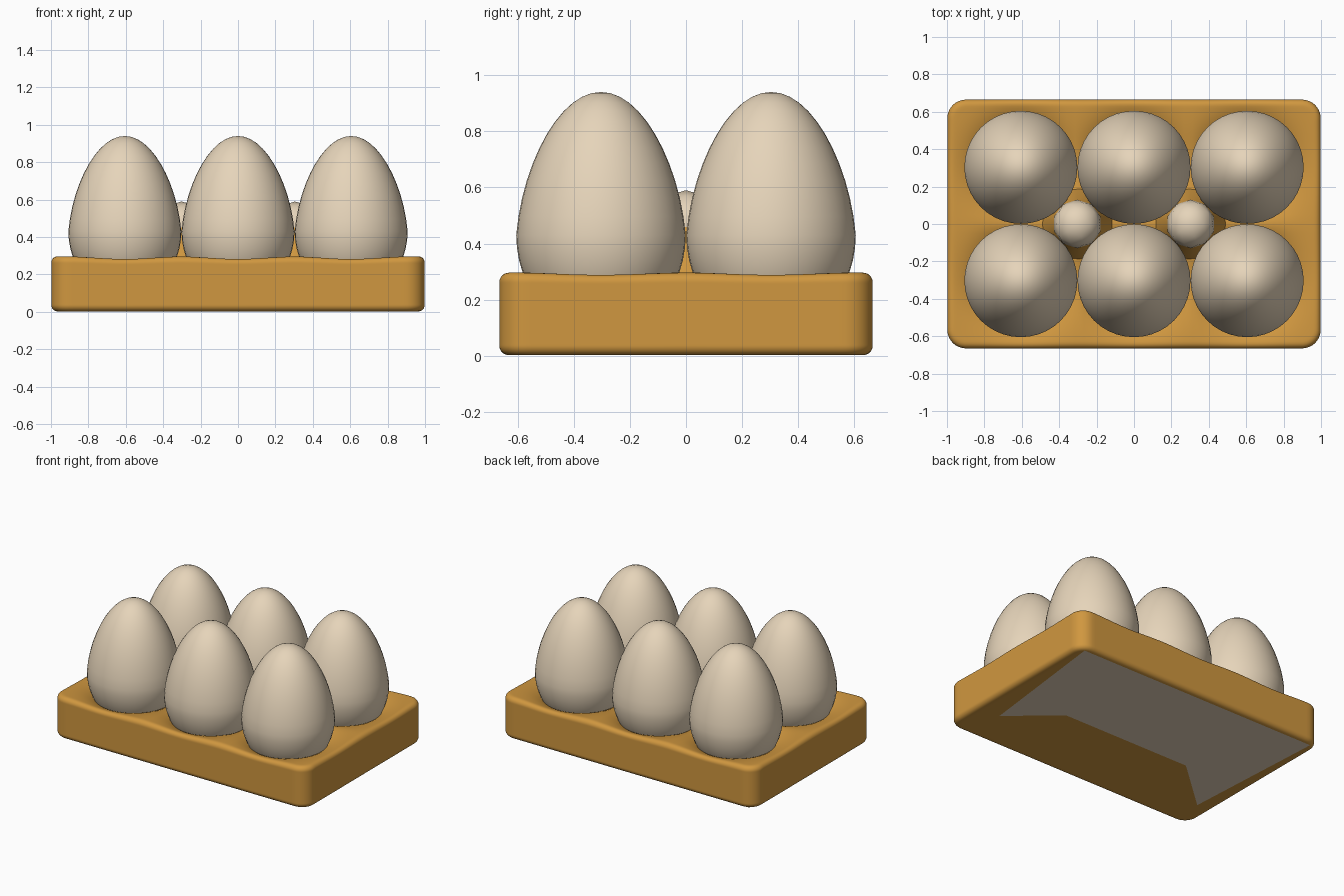
import bpy, bmesh, math
from mathutils import Vector

if "Cube" in bpy.data.objects:
    bpy.data.objects.remove(bpy.data.objects["Cube"])


def material(name, rgb):
    m = bpy.data.materials.new(name)
    m.diffuse_color = (*rgb, 1)
    m.use_nodes = True
    m.node_tree.nodes["Principled BSDF"].inputs["Base Color"].default_value = m.diffuse_color
    return m


TAN = material("tan tray", (0.63, 0.31, 0.05))
CREAM = material("cream shell", (0.79, 0.66, 0.49))
EGGS = [(x, y) for x in (-0.605, 0, 0.605) for y in (-0.303, 0.303)]


def finish(bm, name, mat, loc=(0, 0, 0), angle=50):
    bmesh.ops.recalc_face_normals(bm, faces=bm.faces)
    me = bpy.data.meshes.new(name)
    bm.to_mesh(me)
    bm.free()
    me.materials.append(mat)
    ob = bpy.data.objects.new(name, me)
    ob.location = loc
    bpy.context.collection.objects.link(ob)
    bpy.ops.object.select_all(action='DESELECT')
    ob.select_set(True)
    bpy.context.view_layer.objects.active = ob
    bpy.ops.object.shade_smooth_by_angle(angle=math.radians(angle))
    return ob


def lathe(name, mat, profile, segs, loc):
    bm = bmesh.new()
    vs = [bm.verts.new((r, 0, z)) for r, z in profile]
    es = [bm.edges.new(p) for p in zip(vs, vs[1:])]
    bmesh.ops.spin(bm, geom=vs + es, axis=(0, 0, 1), cent=(0, 0, 0),
                   angle=math.tau, steps=segs, use_duplicate=False)
    bmesh.ops.remove_doubles(bm, verts=bm.verts, dist=1e-4)
    return finish(bm, name, mat, loc)


# tray: dense box, rounded in plan and along its edges, with a hollow under each egg
HX, HY, H, R, E = 0.998, 0.665, 0.296, 0.1, 0.035
bm = bmesh.new()
bmesh.ops.create_cube(bm, size=2)
bmesh.ops.subdivide_edges(bm, edges=bm.edges[:], cuts=60, use_grid_fill=True)
for v in bm.verts:
    u = [c * (1.5 - 0.5 * c * c) for c in v.co]
    p = Vector((u[0] * HX, u[1] * HY))
    z = (u[2] + 1) * H / 2
    inner = Vector((max(R - HX, min(HX - R, p.x)), max(R - HY, min(HY - R, p.y))))
    d = p - inner
    if d.length > 1e-6:
        reach = max(abs(d.x), abs(d.y))
        n = d.normalized()
        a = E - (R - reach)
        b = E - min(z, H - z)
        if a > 0 and b > 0:
            k = max(a, b) / math.hypot(a, b)
            reach = R - E + a * k
            z = E - b * k if z < H / 2 else H - E + b * k
        p = inner + n * reach
    near = min(math.hypot(p.x - x, p.y - y) for x, y in EGGS)
    z -= 0.25 * math.exp(-(near / 0.2) ** 2) * z / H
    v.co = (p.x, p.y, z + 0.002)
finish(bm, "tray", TAN)

# cream sheet showing under the back part of the tray
bm = bmesh.new()
outline = [(-0.94, 0.63), (-0.88, -0.42), (-0.5, -0.08), (0.5, -0.08), (0.82, -0.36), (0.94, 0.63)]
bm.faces.new([bm.verts.new((x, y, 0)) for x, y in outline])
sheet = finish(bm, "base_sheet", CREAM)
if sheet.data.polygons[0].normal.z > 0:
    sheet.data.flip_normals()

# eggs: blunt lower half, tapering upper half
egg = []
for i in range(25):
    t = -math.pi / 2 + math.pi * i / 24
    s = math.sin(t)
    r = 0.302 * math.cos(t)
    egg.append((max(r, 0), 0.43 + 0.35 * s) if s < 0
               else (max(r * (1 - 0.14 * s), 0), 0.43 + 0.51 * s))
for i, (x, y) in enumerate(EGGS):
    lathe(f"egg_{i + 1}", CREAM, egg, 40, (x, y, 0))

# divider posts between the eggs, with rounded cream caps
for side, x in (("left", -0.303), ("right", 0.303)):
    lathe(f"{side}_post", TAN, [(0.22, 0.2), (0.18, 0.29), (0.12, 0.47), (0, 0.47)], 24, (x, 0, 0))
    bm = bmesh.new()
    bmesh.ops.create_icosphere(bm, subdivisions=2, radius=0.13)
    finish(bm, f"{side}_post_cap", CREAM, (x, 0, 0.46))
